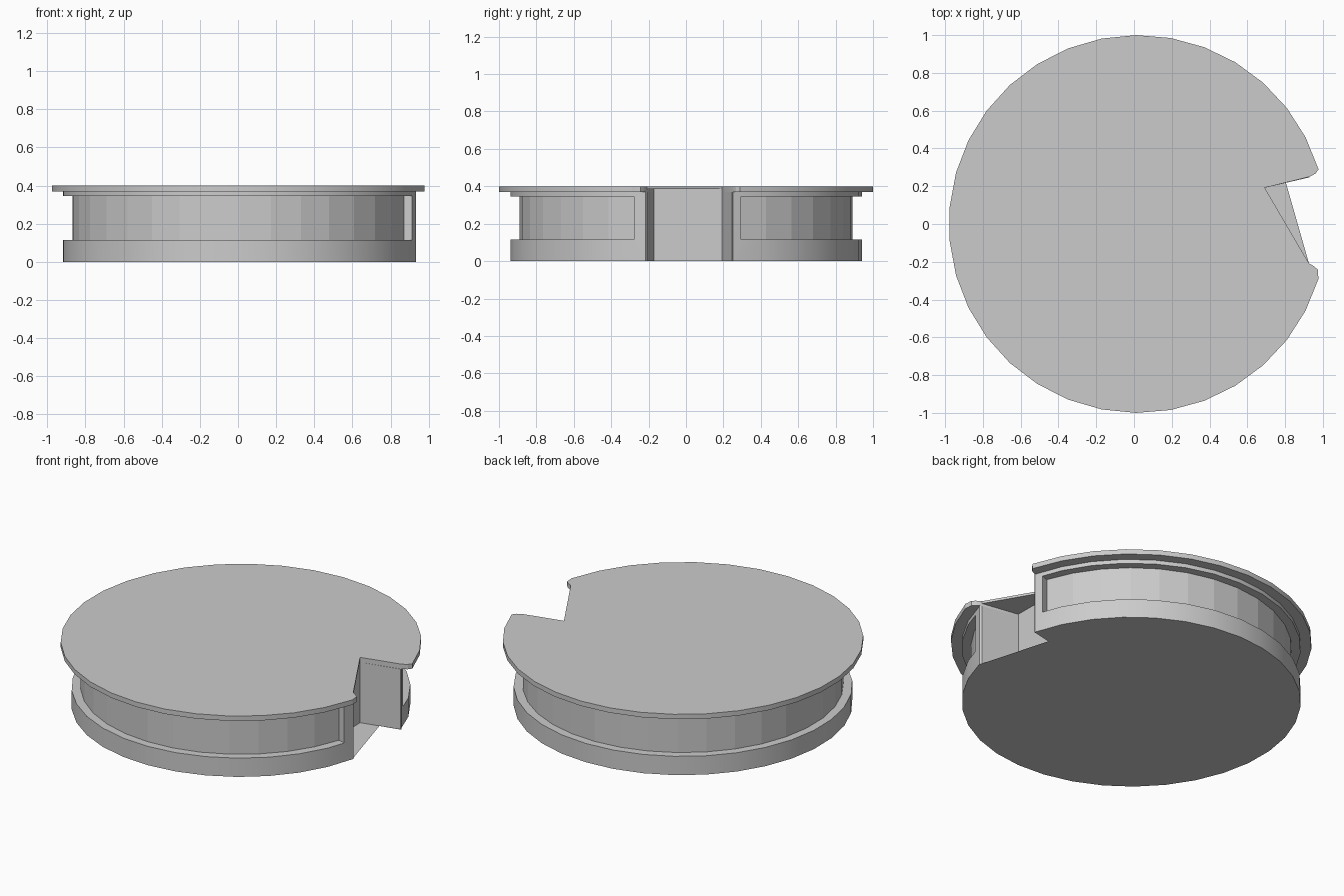
import bpy, bmesh
from math import cos, sin, radians

if "Cube" in bpy.data.objects:
    bpy.data.objects.remove(bpy.data.objects["Cube"])

CX = 0.02          # disc centre in x
SEGS = 31          # facets around the rim, notch excluded


def arc(r, a0, a1, n=SEGS):
    """Points on an arc around the disc centre, angles in degrees."""
    return [(CX + r * cos(radians(a0 + (a1 - a0) * i / n)),
             r * sin(radians(a0 + (a1 - a0) * i / n))) for i in range(n + 1)]


def prism(name, outline, z0, z1):
    """Extrude a flat outline from z0 to z1 (a single sheet when equal)."""
    bm = bmesh.new()
    face = bm.faces.new([bm.verts.new((x, y, z0)) for x, y in outline])
    if z1 > z0:
        ext = bmesh.ops.extrude_face_region(bm, geom=[face], use_keep_orig=True)
        top = [v for v in ext["geom"] if isinstance(v, bmesh.types.BMVert)]
        bmesh.ops.translate(bm, verts=top, vec=(0, 0, z1 - z0))
    bmesh.ops.recalc_face_normals(bm, faces=bm.faces)
    me = bpy.data.meshes.new(name)
    bm.to_mesh(me)
    bm.free()
    ob = bpy.data.objects.new(name, me)
    bpy.context.collection.objects.link(ob)
    return ob


def smooth(ob):
    bpy.ops.object.select_all(action='DESELECT')
    ob.select_set(True)
    bpy.context.view_layer.objects.active = ob
    bpy.ops.object.shade_smooth_by_angle(angle=radians(25))


# Notch corners, walking from the front lip to the back lip
front_lip, front_in = (0.926, -0.208), (0.695, -0.17)
back_in, back_lip = (0.692, 0.192), (0.93, 0.25)
notch = [front_lip, front_in, back_in, back_lip]

# Drum body with the notch cut into it
body = prism("drum_body", arc(0.94, 15.2, 346.6) + notch[:3] + [back_lip], 0, 0.37)

# Recessed band around the body, stopping short of the notch
cutter = prism("band_cutter",
               arc(0.89, 18.3, 342.7) + arc(1.1, 342.7, 18.3), 0.115, 0.345)
cutter.hide_render = True
cutter.hide_viewport = True
cut = body.modifiers.new("band", 'BOOLEAN')
cut.operation = 'DIFFERENCE'
cut.solver = 'EXACT'
cut.object = cutter
smooth(body)

# Overhanging lid with rounded tips beside the notch
lid = prism("lid", arc(1.0, 16.8, 343.2)
            + [(0.974, -0.265), (0.974, -0.243), (0.955, -0.225)]
            + notch
            + [(0.945, 0.258), (0.962, 0.268), (0.97, 0.28)], 0.37, 0.40)
smooth(lid)

# Thin top web across the front half of the notch
prism("top_web", [front_lip, back_in, front_in], 0.385, 0.40)

# Floor sheet closing most of the notch at the bottom
prism("notch_floor", [front_in, front_lip, (0.804, 0.219), back_in], 0, 0)
